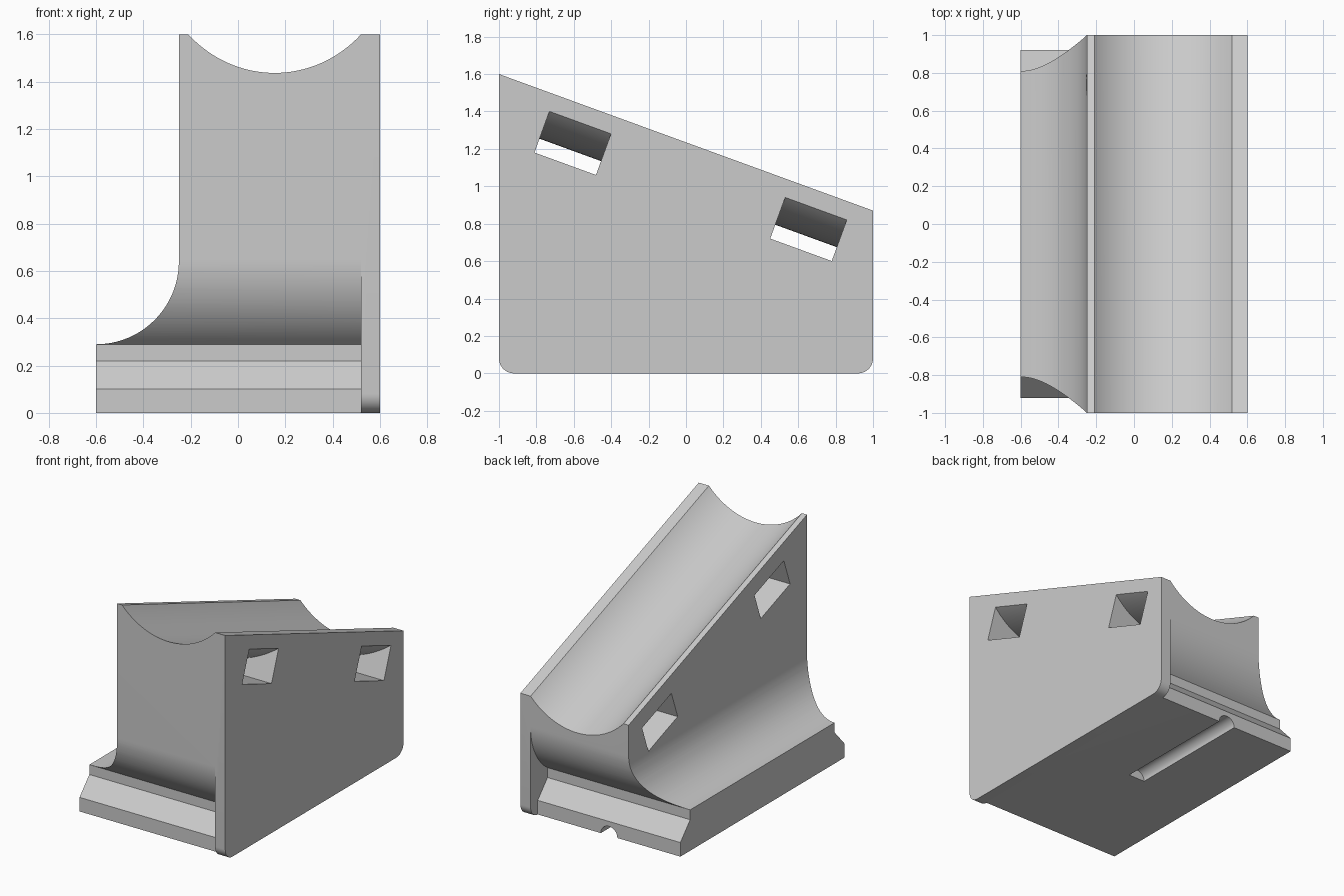
import bpy, bmesh, math
from mathutils import Matrix, Vector

if "Cube" in bpy.data.objects:
    bpy.data.objects.remove(bpy.data.objects["Cube"])

SLOPE = math.atan(0.365)
# Frame lying on the sloped top: y runs down the slope, z is square to it
TILT = Matrix.Translation((0, -1, 1.6)) @ Matrix.Rotation(-SLOPE, 4, "X")


def arc(cx, cy, r, start, end, n=24):
    angles = [math.radians(start + (end - start) * i / n) for i in range(n + 1)]
    return [(cx + r * math.cos(a), cy + r * math.sin(a)) for a in angles]


def prism(name, profile, axis, lo, hi, matrix=Matrix()):
    """Extrude a 2D profile along x (profile in y, z) or y (profile in x, z)."""
    bm = bmesh.new()
    place = (lambda p: (lo, *p)) if axis == "x" else (lambda p: (p[0], lo, p[1]))
    face = bm.faces.new([bm.verts.new(place(p)) for p in profile])
    out = bmesh.ops.extrude_face_region(bm, geom=[face])
    step = Vector((hi - lo, 0, 0) if axis == "x" else (0, hi - lo, 0))
    moved = [v for v in out["geom"] if isinstance(v, bmesh.types.BMVert)]
    bmesh.ops.translate(bm, verts=moved, vec=step)
    bmesh.ops.recalc_face_normals(bm, faces=bm.faces)
    bm.transform(matrix)
    mesh = bpy.data.meshes.new(name)
    bm.to_mesh(mesh)
    bm.free()
    obj = bpy.data.objects.new(name, mesh)
    bpy.context.collection.objects.link(obj)
    return obj


def combine(target, tool, operation):
    """Apply one boolean and discard the tool."""
    mod = target.modifiers.new(operation, "BOOLEAN")
    mod.operation, mod.solver, mod.object = operation, "EXACT", tool
    bpy.context.view_layer.objects.active = target
    bpy.ops.object.modifier_apply(modifier=mod.name)
    bpy.data.objects.remove(tool)


# Body: end profile with dovetail foot and curved overhang, mirrored front to back
back = [(0.92, 0), (0.92, 0.1), (0.81, 0.22), (0.81, 0.29)]
back += arc(0.564, 0.65, 0.436, -55.66, 0)[1:] + [(1, 0.87)]
front = [(-y, z) for y, z in reversed(back[:-1])]
body = prism("cradle_block", back + [(-1, 1.6)] + front, "x", -0.7, 0.53)

# Narrow the body above the foot with a concave fillet
waist = [(-0.6, -0.1)] + arc(-0.6, 0.64, 0.35, -90, 0)
waist += [(-0.25, 2), (0.8, 2), (0.8, -0.1)]
combine(body, prism("waist_form", waist, "y", -1.2, 1.2), "INTERSECT")

# Side plate with rounded lower corners
plate = arc(-0.92, 0.08, 0.08, 180, 270, 10) + arc(0.92, 0.08, 0.08, 270, 360, 10)
plate += [(1, 0.87), (-1, 1.6)]
combine(body, prism("side_plate", plate, "x", 0.52, 0.6), "UNION")

# Round cradle along the slope
trough = arc(0.155, 0.359, 0.512, 0, 360, 128)[:-1]
combine(body, prism("cradle_cutter", trough, "y", -1, 4, TILT), "DIFFERENCE")

# Two strap slots with flat floors and bowed ceilings
slot = [(-0.4, -0.329)] + arc(0.155, 0.466, 0.716, 230, 310, 32) + [(0.8, -0.329)]
for start in (0.322, 1.664):
    cutter = prism("slot_cutter", slot, "y", start, start + 0.35, TILT)
    combine(body, cutter, "DIFFERENCE")

# Half-round channel under the foot, open at the back
channel = arc(-0.04, 0, 0.065, 0, 360, 40)[:-1]
combine(body, prism("channel_cutter", channel, "y", -0.02, 1.2), "DIFFERENCE")

# Single grey finish
grey = bpy.data.materials.new("light_grey")
grey.use_nodes = True
colour = (0.6, 0.6, 0.6, 1)
grey.diffuse_color = colour
grey.node_tree.nodes["Principled BSDF"].inputs["Base Color"].default_value = colour
body.data.materials.clear()
body.data.materials.append(grey)

bpy.ops.object.select_all(action="DESELECT")
body.select_set(True)
bpy.context.view_layer.objects.active = body
bpy.ops.object.shade_smooth_by_angle(angle=math.radians(25))
